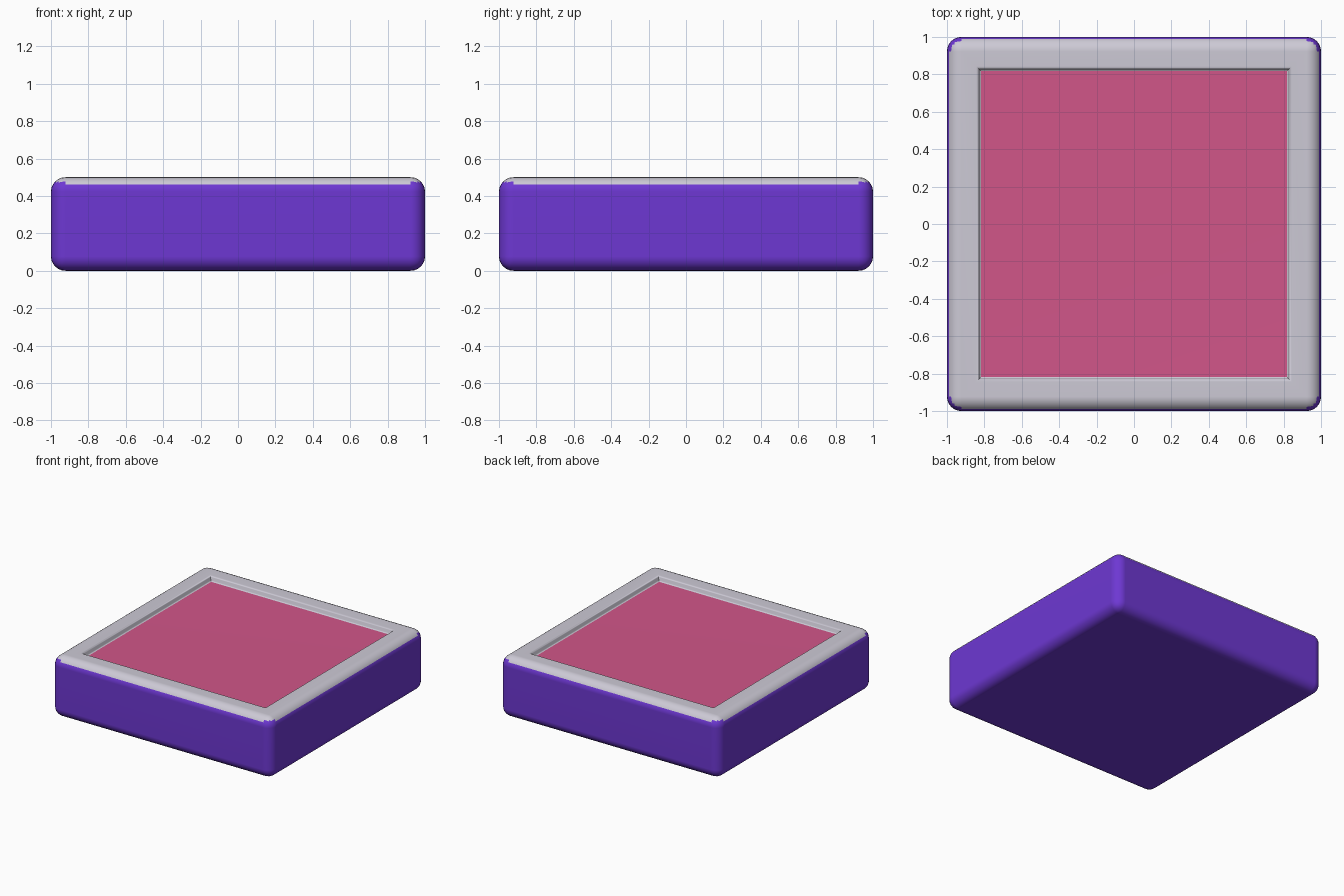
import bpy, bmesh, math

old = bpy.data.objects.get("Cube")
if old:
    bpy.data.objects.remove(old, do_unlink=True)


def material(name, rgb):
    mat = bpy.data.materials.new(name)
    mat.use_nodes = True
    mat.diffuse_color = (*rgb, 1)
    mat.node_tree.nodes["Principled BSDF"].inputs["Base Color"].default_value = (*rgb, 1)
    return mat


HEIGHT = 0.5
RADIUS = 0.077
PURPLE, GREY, PINK = range(3)

# Rounded box body
bm = bmesh.new()
bmesh.ops.create_cube(bm, size=2)
for v in bm.verts:
    v.co.z = HEIGHT if v.co.z > 0 else 0
bmesh.ops.bevel(bm, geom=bm.edges[:], offset=RADIUS, offset_type='OFFSET',
                segments=6, profile=0.5, affect='EDGES', clamp_overlap=True)
bm.normal_update()

# Grey wraps over the upper rounding; the corners keep purple a little higher
flat = 1 - RADIUS
for f in bm.faces:
    c = f.calc_center_median()
    at_corner = abs(c.x) > flat and abs(c.y) > flat
    f.material_index = GREY if f.normal.z > (0.68 if at_corner else 0.5) else PURPLE

# Frame top, softened lip, wall and floor of the recess
top = max(bm.faces, key=lambda f: f.normal.z * f.calc_area())
for thickness, depth in ((0.08, 0), (0.008, -0.002), (0.007, -0.006),
                         (0.003, -0.024), (0.008, -0.008)):
    bmesh.ops.inset_region(bm, faces=[top], thickness=thickness, depth=0,
                           use_even_offset=True)
    for v in top.verts:
        v.co.z += depth
top.material_index = PINK
bm.normal_update()

mesh = bpy.data.meshes.new("framed_tile")
bm.to_mesh(mesh)
bm.free()
for mat in (material("purple", (0.155, 0.039, 0.65)),
            material("light_grey", (0.61, 0.59, 0.67)),
            material("pink", (0.64, 0.093, 0.25))):
    mesh.materials.append(mat)

tile = bpy.data.objects.new("framed_tile", mesh)
bpy.context.collection.objects.link(tile)

# Smooth rounding with flat large faces
bpy.ops.object.select_all(action='DESELECT')
tile.select_set(True)
bpy.context.view_layer.objects.active = tile
bpy.ops.object.shade_smooth_by_angle(angle=math.radians(50))
normals = tile.modifiers.new("flat_face_normals", 'WEIGHTED_NORMAL')
normals.keep_sharp = True
